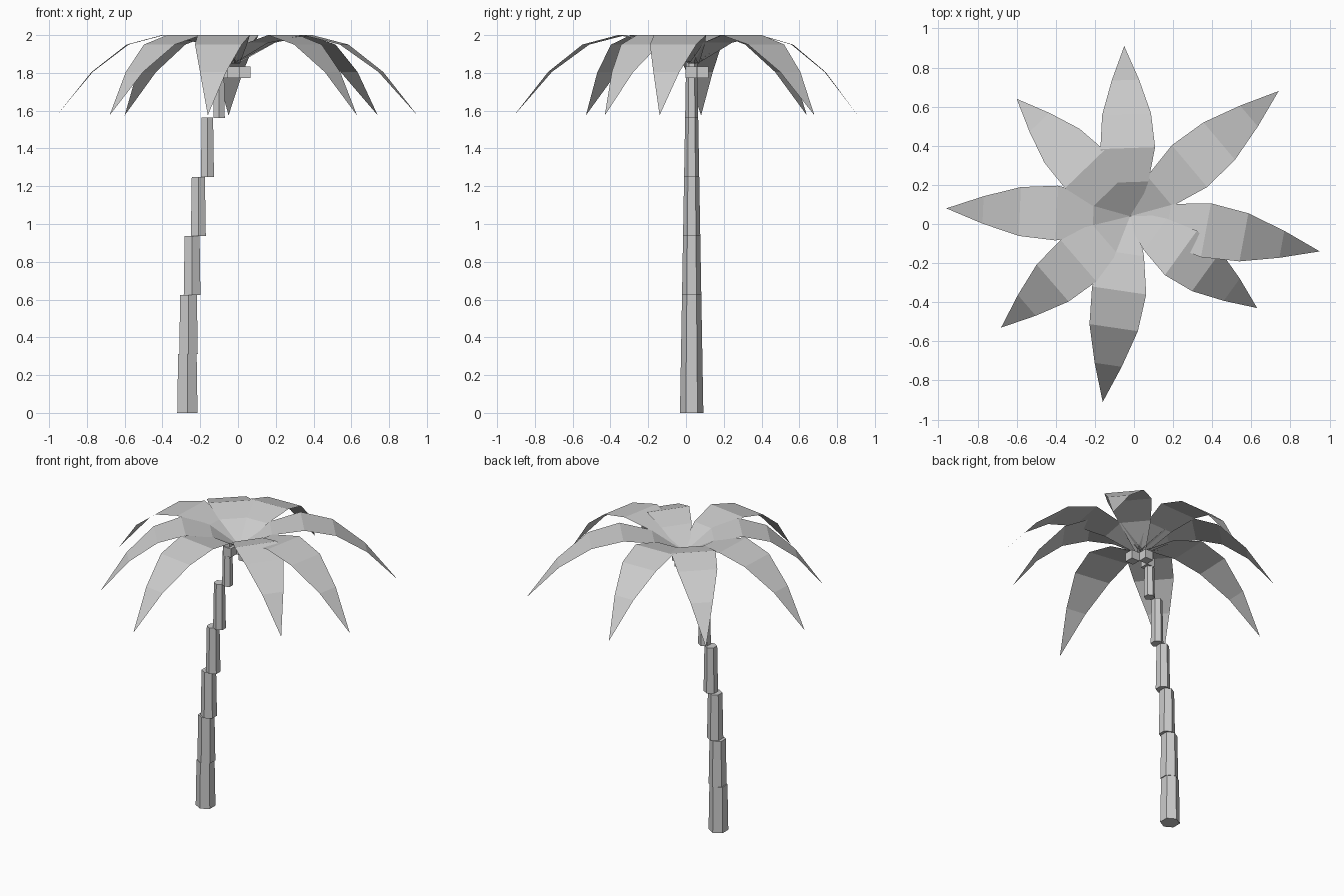
import bpy
import bmesh
from mathutils import Vector

if "Cube" in bpy.data.objects:
    bpy.data.objects.remove(bpy.data.objects["Cube"])

grey = bpy.data.materials.new("plain_grey")
grey.use_nodes = True
GREY = (0.6, 0.6, 0.6, 1)
grey.diffuse_color = GREY
grey.node_tree.nodes["Principled BSDF"].inputs["Base Color"].default_value = GREY


def finish(name, bm):
    mesh = bpy.data.meshes.new(name)
    bm.to_mesh(mesh)
    bm.free()
    mesh.materials.append(grey)
    obj = bpy.data.objects.new(name, mesh)
    bpy.context.collection.objects.link(obj)
    return obj


def hexagon(bm, x, y, z, radius):
    # Corners point along y, flat sides along x
    corners = [(0, -1), (.866, -.5), (.866, .5), (0, 1), (-.866, .5), (-.866, -.5)]
    return [bm.verts.new((x + radius * a, y + radius * b, z)) for a, b in corners]


# Trunk: tapering six-sided blocks, each stepped further along the lean
STEP = 0.3125
for i, x in enumerate([-.268, -.262, -.243, -.21, -.162, -.10]):
    bm = bmesh.new()
    low, high = i * STEP, (i + 1) * STEP
    bottom = hexagon(bm, x, .03, low, .062 - .0175 * low)
    top = hexagon(bm, x, .03, high, .062 - .0175 * high)
    bm.faces.new(bottom[::-1])
    bm.faces.new(top)
    for k in range(6):
        n = (k + 1) % 6
        bm.faces.new((bottom[k], bottom[n], top[n], top[k]))
    finish(f"trunk_block_{i + 1}", bm)

# Fronds: thin arched strips, root to tip, in five equal steps
HEIGHTS = [1.85, 1.96, 2.0, 1.95, 1.805, 1.575]
HALF_WIDTHS = [.03, .1, .14, .125, .07]
TIPS = [(-.05, .91), (.74, .68), (.95, -.14), (.63, -.43),
        (-.16, -.91), (-.68, -.53), (-.96, .08), (-.60, .64)]
crown = Vector((-.02, .04, 0))

for i, (tx, ty) in enumerate(TIPS):
    bm = bmesh.new()
    tip = Vector((tx, ty, 0))
    along = tip - crown
    side = Vector((-along.y, along.x, 0)).normalized()
    rows = []
    for k, half in enumerate(HALF_WIDTHS):
        mid = crown + along * (k / 5) + Vector((0, 0, HEIGHTS[k]))
        rows.append((bm.verts.new(mid - side * half), bm.verts.new(mid + side * half)))
    for (a, b), (c, d) in zip(rows, rows[1:]):
        bm.faces.new((a, c, d, b))
    point = bm.verts.new(tip + Vector((0, 0, HEIGHTS[-1])))
    bm.faces.new((rows[-1][0], point, rows[-1][1]))
    finish(f"frond_{i + 1}", bm)

# Fruit: small cubes clustered under the crown
for i, (x, y) in enumerate([(-.085, .03), (.035, .027), (-.025, .09)]):
    bm = bmesh.new()
    bmesh.ops.create_cube(bm, size=.06)
    finish(f"fruit_{i + 1}", bm).location = (x, y, 1.803)
